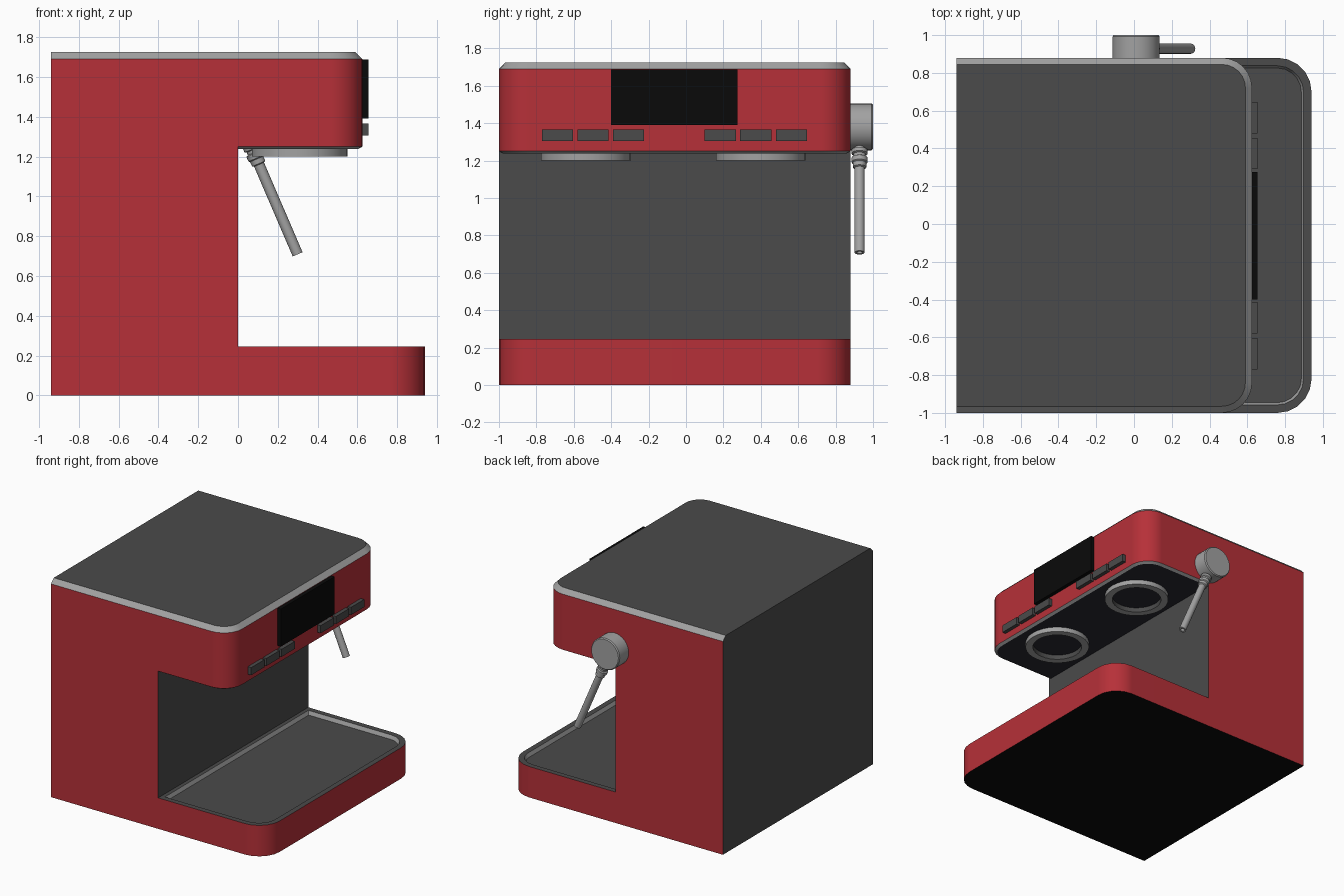
import bpy, bmesh, math
from mathutils import Matrix, Vector

if "Cube" in bpy.data.objects:
    bpy.data.objects.remove(bpy.data.objects["Cube"])


def material(name, col):
    m = bpy.data.materials.new(name)
    m.diffuse_color = (*col, 1)
    m.use_nodes = True
    m.node_tree.nodes["Principled BSDF"].inputs["Base Color"].default_value = m.diffuse_color
    return m


RED, DARK, METAL, BLACK, UNDER = range(5)
MATS = [material("red_paint", (0.47, 0.03, 0.04)),
        material("dark_grey", (0.07, 0.07, 0.07)),
        material("brushed_metal", (0.36, 0.36, 0.36)),
        material("black", (0.003, 0.003, 0.003)),
        material("underside_black", (0.02, 0.02, 0.028))]
Y0, Y1 = -1.0, 0.88


def outline(z, x0, x1, r, inset=0.0, n=6):
    """Plan outline, counter-clockwise, with rounded corners on the +x side."""
    a, b, x1 = Y0 + inset, Y1 - inset, x1 - inset
    pts = [Vector((x0, a, z))]
    for cy, start in ((a + r, -90), (b - r, 0)):
        for i in range(n + 1):
            t = math.radians(start + 90 * i / n)
            pts.append(Vector((x1 - r + r * math.cos(t), cy + r * math.sin(t), z)))
    return pts + [Vector((x0, b, z))]


def box_loop(z, x0, x1, y0=Y0, y1=Y1):
    return [Vector(p) for p in ((x0, y0, z), (x1, y0, z), (x1, y1, z), (x0, y1, z))]


def circle(r, z, n=32):
    return [Vector((r * math.cos(2 * math.pi * i / n),
                    r * math.sin(2 * math.pi * i / n), z)) for i in range(n)]


def loft(name, loops, bands, bottom=None, top=None, rule=None, matrix=Matrix()):
    """Skin a stack of loops; one material per band, optional end caps."""
    bm = bmesh.new()
    rows = [[bm.verts.new(matrix @ p) for p in loop] for loop in loops]
    n = len(rows[0])
    for lo, hi, mat in zip(rows, rows[1:], bands):
        for i in range(n):
            j = (i + 1) % n
            bm.faces.new((lo[i], lo[j], hi[j], hi[i])).material_index = mat
    if bottom is not None:
        bm.faces.new(rows[0][::-1]).material_index = bottom
    if top is not None:
        bm.faces.new(rows[-1]).material_index = top
    bm.normal_update()
    if rule:
        for f in bm.faces:
            f.material_index = rule(f)
    me = bpy.data.meshes.new(name)
    bm.to_mesh(me)
    bm.free()
    for m in MATS:
        me.materials.append(m)
    ob = bpy.data.objects.new(name, me)
    bpy.context.collection.objects.link(ob)
    bpy.ops.object.select_all(action='DESELECT')
    ob.select_set(True)
    bpy.context.view_layer.objects.active = ob
    bpy.ops.object.shade_smooth_by_angle(angle=math.radians(30))
    wn = ob.modifiers.new("weighted", 'WEIGHTED_NORMAL')
    wn.keep_sharp = True
    return ob


def back_dark(f):
    return DARK if f.normal.x < -0.9 else f.material_index


# Base with black bottom
BASE_R, HEAD_R = 0.18, 0.16
loft("base", [outline(0, -0.94, 0.94, BASE_R, n=5), outline(0.245, -0.94, 0.94, BASE_R, n=5)],
     [RED], bottom=BLACK, rule=back_dark)

# Drip tray: dark rim, metal recess wall, dark floor
loft("drip_tray", [outline(0.245, 0, 0.94, BASE_R, n=5),
                   outline(0.245, 0.03, 0.94, BASE_R - 0.04, 0.042, 5),
                   outline(0.215, 0.042, 0.94, BASE_R - 0.052, 0.054, 5)],
     [DARK, METAL], top=DARK)

# Rear column, dark on front and back
loft("column", [box_loop(0.245, -0.94, 0), box_loop(1.25, -0.94, 0)], [RED],
     rule=lambda f: DARK if abs(f.normal.x) > 0.9 else RED)

# Head with chamfered metal rim and dark lid
loft("head", [outline(1.25, -0.94, 0.625, HEAD_R), outline(1.69, -0.94, 0.625, HEAD_R),
              outline(1.725, -0.94, 0.625, HEAD_R - 0.035, 0.035)],
     [RED, METAL], top=DARK, rule=back_dark)

# Underside of the head with metal edge
loft("head_underside", [outline(1.237, 0, 0.625, HEAD_R - 0.022, 0.022),
                        outline(1.25, 0, 0.625, HEAD_R)], [METAL], bottom=UNDER)

# Two brew head rings
for side, y in (("left", -0.535), ("right", 0.40)):
    loft("brew_ring_" + side, [circle(0.185, 1.237), circle(0.185, 1.2),
                               circle(0.24, 1.2), circle(0.24, 1.237)],
         [DARK, METAL, METAL], matrix=Matrix.Translation((0.31, y, 0)))

# Display screen and buttons on the head front
loft("screen", [box_loop(1.39, 0.62, 0.655, -0.40, 0.275),
                box_loop(1.687, 0.62, 0.655, -0.40, 0.275)], [BLACK], BLACK, BLACK)
for g, start in enumerate((-0.77, 0.10)):
    for i in range(3):
        y = start + i * 0.19
        loft(f"button_{g * 3 + i + 1}", [box_loop(1.305, 0.62, 0.655, y, y + 0.166),
                                         box_loop(1.365, 0.62, 0.655, y, y + 0.166)],
             [DARK], DARK, DARK)

# Steam knob on the +y side
knob = Matrix.Translation((0.011, Y1, 1.38)) @ Matrix.Rotation(-math.pi / 2, 4, 'X')
loft("steam_knob", [circle(0.125, 0), circle(0.125, 0.112), circle(0.118, 0.12)],
     [METAL, METAL], top=METAL, matrix=knob)

# Steam wand with collars and a hollow tip
profile = [(0.03, 0.1), (0.03, 0.13), (0.043, 0.135), (0.043, 0.155), (0.033, 0.16),
           (0.033, 0.175), (0.043, 0.18), (0.043, 0.205), (0.036, 0.21), (0.036, 0.235),
           (0.027, 0.24), (0.027, 0.731), (0.015, 0.731), (0.015, 0.70)]
aim = Vector((0.289, 0, -0.672)).to_track_quat('Z', 'Y').to_matrix().to_4x4()
loft("steam_wand", [circle(r, h, 20) for r, h in profile], [METAL] * 13, top=DARK,
     matrix=Matrix.Translation((0.011, 0.928, 1.38)) @ aim)
